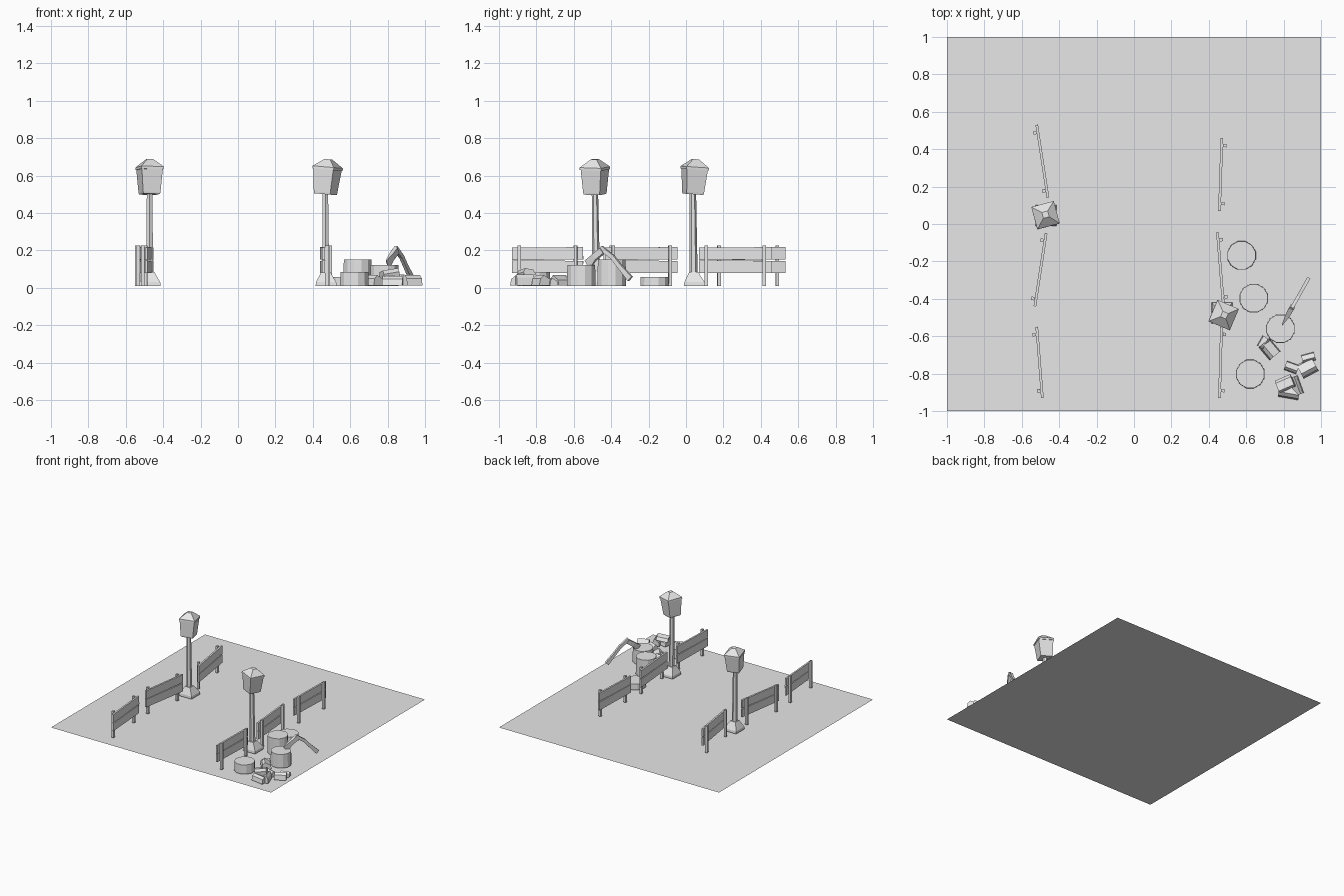
import bpy, bmesh
from math import radians, sin, cos, pi, atan2, sqrt
from mathutils import Matrix, Vector

cube = bpy.data.objects.get("Cube")
if cube:
    bpy.data.objects.remove(cube)

GREY = (0.8, 0.8, 0.8, 1.0)
grey = bpy.data.materials.new("plain_grey")
grey.use_nodes = True
grey.diffuse_color = GREY
grey.node_tree.nodes["Principled BSDF"].inputs["Base Color"].default_value = GREY


def finish(name, bm, matrix=Matrix()):
    bmesh.ops.recalc_face_normals(bm, faces=bm.faces)
    mesh = bpy.data.meshes.new(name)
    bm.to_mesh(mesh)
    bm.free()
    mesh.materials.append(grey)
    obj = bpy.data.objects.new(name, mesh)
    obj.matrix_world = matrix
    bpy.context.collection.objects.link(obj)
    return obj


def place(loc, turn=0, tilt_x=0, tilt_y=0):
    return (Matrix.Translation(loc) @ Matrix.Rotation(radians(tilt_x), 4, 'X')
            @ Matrix.Rotation(radians(tilt_y), 4, 'Y') @ Matrix.Rotation(radians(turn), 4, 'Z'))


def loft(name, rings, matrix=Matrix()):
    """Skin a list of equal point rings and close both ends."""
    bm = bmesh.new()
    loops = [[bm.verts.new(p) for p in ring] for ring in rings]
    n = len(loops[0])
    for a, b in zip(loops, loops[1:]):
        for i in range(n):
            j = (i + 1) % n
            bm.faces.new((a[i], a[j], b[j], b[i]))
    bm.faces.new(loops[0])
    bm.faces.new(loops[-1])
    return finish(name, bm, matrix)


def ring(z, radius, sides, x=0, y=0):
    return [(x + radius * cos(2 * pi * (i + 0.5) / sides),
             y + radius * sin(2 * pi * (i + 0.5) / sides), z) for i in range(sides)]


def square(z, half, x=0, y=0):
    return ring(z, half * sqrt(2), 4, x, y)


def box(name, size, matrix):
    sx, sy, sz = size
    section = [(-sx / 2, -sy / 2), (sx / 2, -sy / 2), (sx / 2, sy / 2), (-sx / 2, sy / 2)]
    return loft(name, [[(x, y, z) for x, y in section] for z in (-sz / 2, sz / 2)], matrix)


# Ground sheet
bm = bmesh.new()
bmesh.ops.create_grid(bm, x_segments=1, y_segments=1, size=1)
finish("ground", bm)


# Fences: two planks on two posts standing on the outer side
def fence(name, back, front):
    a, b = Vector((*back, 0)), Vector((*front, 0))
    along = (b - a).normalized()
    mid = (a + b) / 2
    outward = Vector((along.y, -along.x, 0))
    if outward.x * mid.x < 0:
        outward = -outward
    turn = Matrix.Rotation(atan2(along.y, along.x), 4, 'Z')
    length = (b - a).length
    for label, z, lean in (("upper_plank", 0.183, 0.4), ("lower_plank", 0.112, -0.3)):
        matrix = Matrix.Translation(mid + Vector((0, 0, z))) @ turn @ Matrix.Rotation(radians(lean), 4, 'Y')
        box(f"{name}_{label}", (length, 0.014, 0.066), matrix)
    for label, d in (("back_post", 0.04), ("front_post", length - 0.04)):
        spot = a + along * d + outward * 0.017 + Vector((0, 0, 0.118))
        box(f"{name}_{label}", (0.018, 0.018, 0.217), Matrix.Translation(spot) @ turn)


fence("left_back_fence", (-0.52, 0.53), (-0.46, 0.14))
fence("left_middle_fence", (-0.47, -0.05), (-0.53, -0.44))
fence("left_front_fence", (-0.52, -0.55), (-0.49, -0.93))
fence("right_back_fence", (0.47, 0.46), (0.457, 0.07))
fence("right_middle_fence", (0.446, -0.045), (0.478, -0.43))
fence("right_front_fence", (0.468, -0.55), (0.457, -0.93))


# Lamp posts: flared foot, slim pole, tilted lantern with a pyramid cap
def lamp(name, foot, top, turn, tilt_x, tilt_y):
    fx, fy = foot
    dx, dy = top[0] - fx, top[1] - fy
    base = place((fx, fy, 0), 0)
    loft(name + "_foot", [square(0.01, 0.056), square(0.03, 0.054),
                          square(0.085, 0.024, dx / 2, dy / 2)], base)
    loft(name + "_pole", [ring(0.08, 0.021, 6, dx / 2, dy / 2),
                          ring(0.51, 0.017, 6, dx, dy)], base)
    head = place((*top, 0.5), turn, tilt_x, tilt_y)
    loft(name + "_lantern", [square(0, 0.046), square(0.01, 0.048), square(0.135, 0.058)], head)
    loft(name + "_cap", [square(0.132, 0.062), square(0.146, 0.062), square(0.188, 0.016)], head)


lamp("left_lamp", (-0.47, 0.045), (-0.473, 0.037), 15, -4, 0)
lamp("right_lamp", (0.471, -0.475), (0.467, -0.487), -23, 0, 5)

# Stumps
for label, x, y, top in (("back", 0.575, -0.168, 0.058), ("tall", 0.64, -0.397, 0.15),
                         ("chopping", 0.783, -0.56, 0.122), ("front", 0.622, -0.802, 0.085)):
    loft(label + "_stump", [ring(0.01, 0.079, 12), ring(top, 0.077, 12)], place((x, y, 0)))

# Axe stuck in the chopping stump; profiles lie in a vertical plane
axe = place((0.794, -0.537, 0), 60.5)
handle = [(0.095, 0.215), (0.125, 0.192), (0.165, 0.165), (0.21, 0.115), (0.275, 0.048)]
rings = []
for i, (u, z) in enumerate(handle):
    (u0, z0), (u1, z1) = handle[max(i - 1, 0)], handle[min(i + 1, len(handle) - 1)]
    side = Vector((z0 - z1, u1 - u0)).normalized() * (0.016 if i == 4 else 0.012)
    rings.append([(u + s * side.x, w, z + s * side.y)
                  for s, w in ((-1, -0.009), (1, -0.009), (1, 0.009), (-1, 0.009))])
loft("axe_handle", rings, axe)
rings = []
for low, high, w in (((0.025, 0.1), (-0.005, 0.145), 0.002),
                     ((0.065, 0.15), (0.045, 0.178), 0.011),
                     ((0.115, 0.185), (0.095, 0.213), 0.014)):
    rings.append([(low[0], -w, low[1]), (high[0], -w, high[1]),
                  (high[0], w, high[1]), (low[0], w, low[1])])
loft("axe_head", rings, axe)


# Split firewood: short wedge shaped pieces
def firewood(number, loc, length, width, height, turn, tilt_x=0, tilt_y=0):
    section = [(-0.5, 0), (0.5, 0), (0.42, 0.55), (-0.15, 1), (-0.4, 0.7)]
    rings = [[(x, w * width, h * height) for w, h in section] for x in (-length / 2, length / 2)]
    loft(f"firewood_{number}", rings, place(loc, turn, tilt_x, tilt_y))


firewood(1, (0.725, -0.67, 0.012), 0.09, 0.075, 0.055, -50)
firewood(2, (0.695, -0.635, 0.012), 0.06, 0.05, 0.05, 60)
firewood(3, (0.933, -0.715, 0.012), 0.07, 0.045, 0.04, 15)
firewood(4, (0.928, -0.77, 0.012), 0.09, 0.08, 0.055, 28)
firewood(5, (0.842, -0.767, 0.012), 0.07, 0.05, 0.045, -20)
firewood(6, (0.81, -0.85, 0.055), 0.09, 0.07, 0.05, 25, 20)
firewood(7, (0.83, -0.895, 0.012), 0.11, 0.075, 0.05, -10)
firewood(8, (0.865, -0.865, 0.012), 0.1, 0.055, 0.06, 110)
